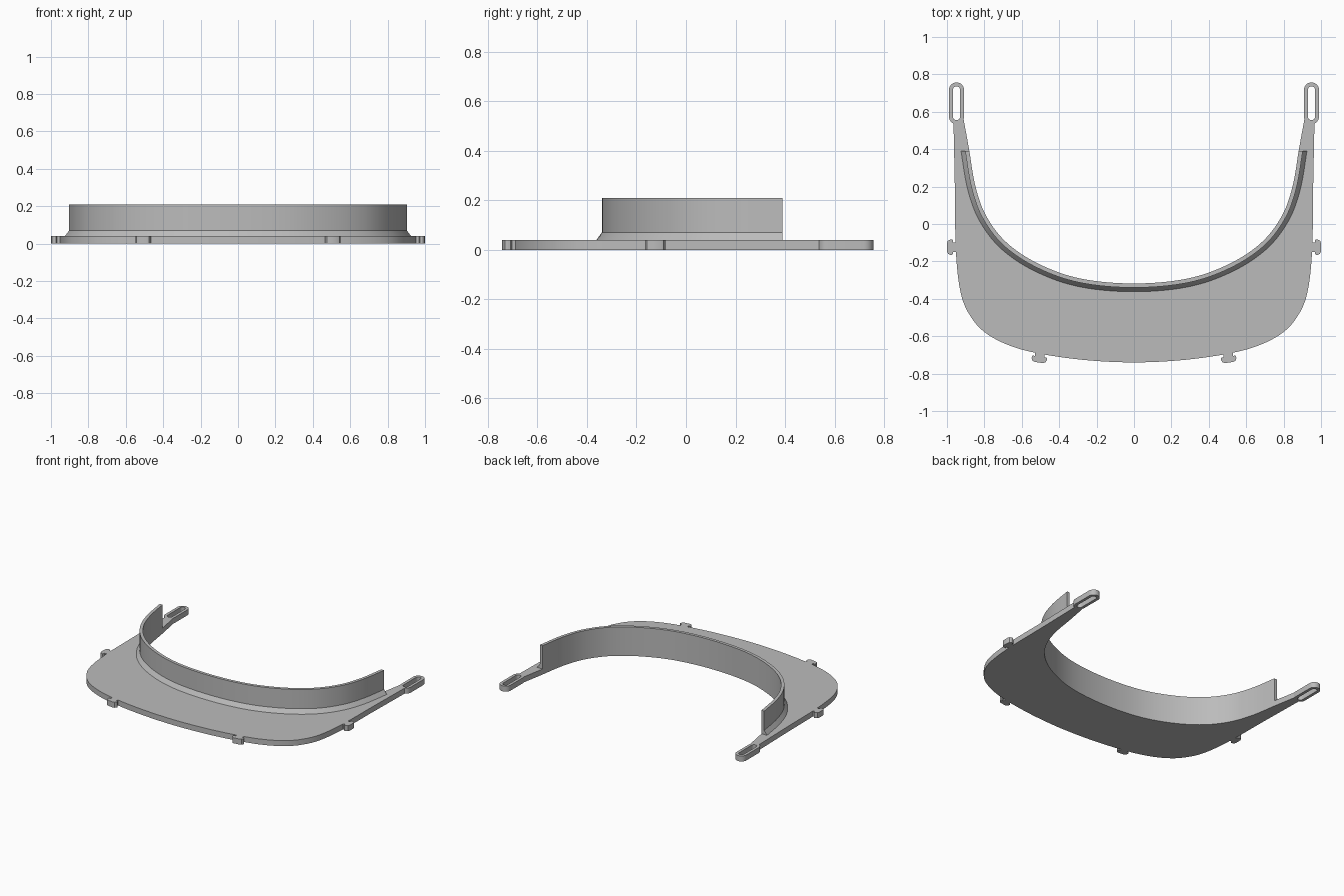
import bpy, bmesh, math
from mathutils import Vector, Matrix

if "Cube" in bpy.data.objects:
    bpy.data.objects.remove(bpy.data.objects["Cube"])

grey = bpy.data.materials.new("light grey plastic")
grey.use_nodes = True
grey.diffuse_color = (0.5, 0.5, 0.5, 1)
grey.node_tree.nodes["Principled BSDF"].inputs["Base Color"].default_value = (0.5, 0.5, 0.5, 1)

PLATE = 0.04      # plate thickness
STEPS = 144       # samples along the curved edges


def loft(name, sections, closed=False, trim_y=None):
    """Skin a row of matching closed cross-sections, capping open ends."""
    bm = bmesh.new()
    rings = [[bm.verts.new(p) for p in s] for s in sections]
    pairs = list(zip(rings, rings[1:]))
    if closed:
        pairs.append((rings[-1], rings[0]))
    else:
        bm.faces.new(rings[0])
        bm.faces.new(rings[-1])
    for a, b in pairs:
        for i in range(len(a)):
            j = (i + 1) % len(a)
            bm.faces.new((a[i], a[j], b[j], b[i]))
    if trim_y is not None:
        bmesh.ops.bisect_plane(bm, geom=bm.verts[:] + bm.edges[:] + bm.faces[:],
                               plane_co=(0, trim_y, 0), plane_no=(0, 1, 0), clear_outer=True)
        bmesh.ops.holes_fill(bm, edges=[e for e in bm.edges if e.is_boundary])
    bmesh.ops.recalc_face_normals(bm, faces=bm.faces)
    mesh = bpy.data.meshes.new(name)
    bm.to_mesh(mesh)
    bm.free()
    mesh.materials.append(grey)
    obj = bpy.data.objects.new(name, mesh)
    bpy.context.collection.objects.link(obj)
    bpy.ops.object.select_all(action='DESELECT')
    obj.select_set(True)
    bpy.context.view_layer.objects.active = obj
    bpy.ops.object.shade_smooth_by_angle(angle=math.radians(30))
    return obj


def smooth_edge(half):
    """Mirror a half profile, pass a smooth curve through it, space it evenly."""
    pts = [Vector((-x, y)) for x, y in reversed(half[1:])] + [Vector(p) for p in half]
    pts = [2 * pts[0] - pts[1]] + pts + [2 * pts[-1] - pts[-2]]
    fine = []
    for a, b, c, d in zip(pts, pts[1:], pts[2:], pts[3:]):
        for k in range(40):
            t = k / 40
            fine.append(0.5 * (2 * b + (c - a) * t + (2 * a - 5 * b + 4 * c - d) * t * t
                               + (3 * b - a - 3 * c + d) * t ** 3))
    fine.append(pts[-2])
    dist = [0]
    for p, q in zip(fine, fine[1:]):
        dist.append(dist[-1] + (q - p).length)
    out, i = [], 0
    for k in range(STEPS + 1):
        s = dist[-1] * k / STEPS
        while i < len(fine) - 2 and dist[i + 1] < s:
            i += 1
        out.append(fine[i].lerp(fine[i + 1], (s - dist[i]) / (dist[i + 1] - dist[i])))
    return out


def slab_section(a, b):
    return [(a.x, a.y, 0), (b.x, b.y, 0), (b.x, b.y, PLATE), (a.x, a.y, PLATE)]


# Visor plate between the brow curve and the outer rim
brow = smooth_edge([(0, -.318), (.28, -.293), (.5, -.218), (.675, -.105), (.787, .037),
                    (.847, .198), (.882, .4), (.911, .56)])
rim = smooth_edge([(0, -.74), (.265, -.727), (.505, -.693), (.665, -.65), (.79, -.585),
                   (.87, -.5), (.925, -.375), (.952, -.15), (.958, .2), (.965, .545)])
loft("visor_plate", [slab_section(a, b) for a, b in zip(brow, rim)])

# Upright forehead band with a sloped foot, swept along the brow curve
band_profile = [(0, PLATE), (.044, PLATE), (.022, .07), (.022, .21), (0, .21)]
sections = []
for i, p in enumerate(brow):
    t = (brow[min(i + 1, STEPS)] - brow[max(i - 1, 0)]).normalized()
    n = Vector((t.y, -t.x))
    sections.append([(p.x + n.x * o, p.y + n.y * o, z) for o, z in band_profile])
loft("forehead_band", sections, trim_y=.39)


# Slotted strap loops at the ends of both arms
def stadium(cx, low, high, r, n=16):
    arcs = [(high, 0), (low, math.pi)]
    return [Vector((cx + r * math.cos(s + math.pi * k / n), cy + r * math.sin(s + math.pi * k / n)))
            for cy, s in arcs for k in range(n + 1)]


for side, sx in (("left", 1), ("right", -1)):
    hole = stadium(.949 * sx, .574, .717, .019)
    edge = stadium(.949 * sx, .574, .717, .04)
    loft(side + "_strap_loop", [slab_section(a, b) for a, b in zip(hole, edge)], closed=True)

# Mushroom-shaped clips around the rim: half outline as (across, outward)
clip_half = [(.026, -.02), (.026, .012), (.036, .010), (.041, .016), (.041, .026), (.034, .038),
             (.022, .043)]
clip = clip_half + [(-u, v) for u, v in reversed(clip_half)]
for label, x, y, angle in (("side", .957, -.124, 90), ("front", .503, -.698, 8)):
    for side, sx in (("left", 1), ("right", -1)):
        turn = Matrix.Rotation(math.radians(angle), 2)
        flat = [turn @ Vector((u, -v)) + Vector((x, y)) for u, v in clip]
        loft(f"{side}_{label}_clip", [[(p.x * sx, p.y, z) for p in flat] for z in (0, PLATE)])
